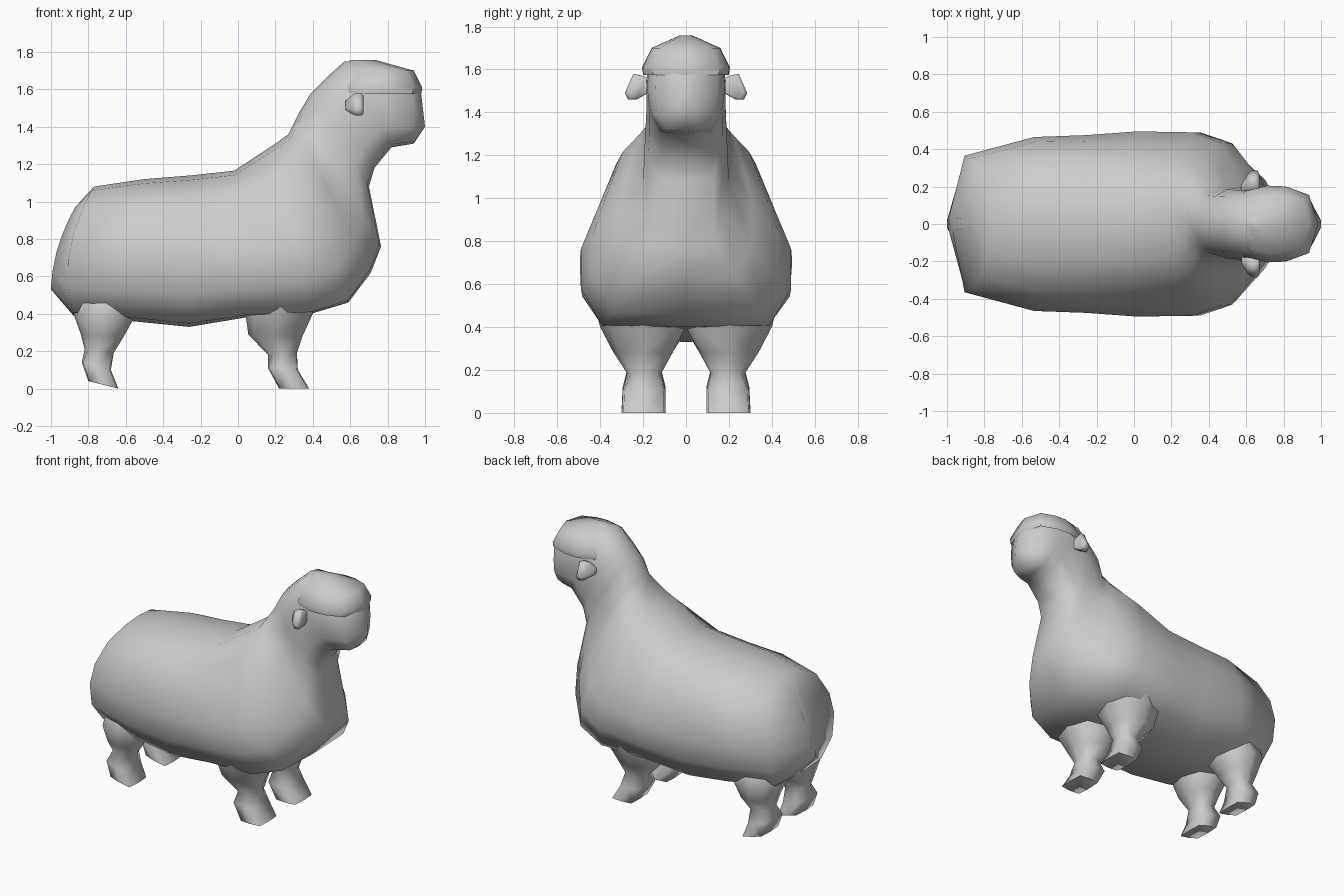
import bpy, bmesh, math
from mathutils import Vector

if "Cube" in bpy.data.objects:
    bpy.data.objects.remove(bpy.data.objects["Cube"])


def finish(name, bm, angle):
    bmesh.ops.recalc_face_normals(bm, faces=bm.faces[:])
    me = bpy.data.meshes.new(name)
    bm.to_mesh(me)
    bm.free()
    ob = bpy.data.objects.new(name, me)
    bpy.context.collection.objects.link(ob)
    bpy.ops.object.select_all(action='DESELECT')
    ob.select_set(True)
    bpy.context.view_layer.objects.active = ob
    bpy.ops.object.shade_smooth_by_angle(angle=math.radians(angle))
    return ob


def loft(name, rings, angle=85):
    """Skin a list of equal-length closed rings and cap both ends."""
    bm = bmesh.new()
    vs = [[bm.verts.new(p) for p in r] for r in rings]
    n = len(vs[0])
    for a, b in zip(vs, vs[1:]):
        for i in range(n):
            j = (i + 1) % n
            bm.faces.new((a[i], a[j], b[j], b[i]))
    bm.faces.new(vs[0])
    bm.faces.new(vs[-1])
    return finish(name, bm, angle)


# Half cross-sections: (width fraction, height fraction from underside to top)
BARREL = [(0, 0), (.80, .01), (1, .20), (1, .40), (.86, .58), (.66, .84), (.35, .97), (0, 1)]
OVAL = [(0, 0), (.65, .03), (.92, .22), (1, .45), (.98, .66), (.8, .86), (.4, .97), (0, 1)]


def section(bx, bz, tx, tz, hw, oval, bulge=0):
    bottom, top = Vector((bx, 0, bz)), Vector((tx, 0, tz))
    half = []
    for (w0, t0), (w1, t1) in zip(BARREL, OVAL):
        w, t = w0 + (w1 - w0) * oval, t0 + (t1 - t0) * oval
        half.append(bottom.lerp(top, t) + Vector((-bulge * 4 * t * (1 - t), w * hw, 0)))
    return half + [Vector((p.x, -p.y, p.z)) for p in half[-2:0:-1]]


# Body, neck and head: underside x,z / top x,z / half width / roundness / rear bulge
body = [
    (-1.00, .53, -.87, .97, .03, 1, .03),
    (-.88, .39, -.77, 1.08, .365, .8, .075),
    (-.56, .36, -.50, 1.12, .465, .7),
    (-.26, .33, -.25, 1.14, .475, .6),
    (.04, .38, -.02, 1.165, .495, .3),
    (.39, .40, .20, 1.31, .49, 0),
    (.59, .46, .27, 1.36, .435, .1),
    (.71, .62, .30, 1.42, .31, .3),
    (.765, .76, .33, 1.48, .20, .7),
    (.70, 1.08, .39, 1.58, .19, .9),
    (.73, 1.18, .47, 1.66, .185, 1),
    (.82, 1.29, .57, 1.75, .185, 1),
    (.88, 1.30, .72, 1.75, .18, 1),
    (.94, 1.31, .93, 1.68, .145, 1),
    (1.00, 1.40, .98, 1.57, .03, 1),
]
loft("body_and_head", [section(*r) for r in body])

# Wool cap over the forehead: z / x range / half width
OUTLINE = [(0, 0), (.2, .85), (.45, 1), (.65, .98), (.9, .76), (1, 0)]


def slice_ring(z, x0, x1, hw):
    half = [Vector((x0 + (x1 - x0) * t, hw * w, z)) for t, w in OUTLINE]
    return half + [Vector((p.x, -p.y, p.z)) for p in half[-2:0:-1]]


loft("wool_cap", [slice_ring(*r) for r in [
    (1.60, .52, .95, .17),
    (1.575, .50, .98, .20),
    (1.61, .49, .985, .205),
    (1.70, .55, .94, .16),
    (1.758, .60, .73, .03)]], 50)

# Legs: back x,z / front x,z / inner y, outer y, for the left and right sides
front_leg = [(.06, .52, .44, .52, .03, .43), (.04, .40, .40, .40, .0, .40),
             (.055, .29, .345, .28, .06, .34), (.16, .18, .315, .19, .115, .275),
             (.16, .11, .32, .10, .095, .295), (.22, 0, .38, 0, .095, .30)]
hind_leg = [(-.85, .56, -.52, .54, .03, .32), (-.88, .40, -.56, .37, .0, .355),
            (-.84, .29, -.61, .28, .06, .33), (-.82, .21, -.665, .19, .115, .275),
            (-.835, .14, -.68, .10, .095, .295), (-.80, .04, -.64, 0, .095, .30)]


def leg_ring(x0, z0, x1, z1, y0, y1, side, square):
    pts = []
    for i in range(8):
        a = math.pi / 4 * i
        k = .5 * (square if i % 2 else 1)
        c = .5 + k * math.cos(a)
        y = (y0 + y1) / 2 + (y1 - y0) * k * math.sin(a)
        pts.append(Vector((x0 + (x1 - x0) * c, side * y, z0 + (z1 - z0) * c)))
    return pts


# Ears: y,z outline thickened along x
EAR = [(.16, 1.55), (.20, 1.57), (.245, 1.58), (.285, 1.49), (.27, 1.46), (.23, 1.46), (.16, 1.50)]

for side, label in ((1, "left"), (-1, "right")):
    for name, rings in (("front_leg_", front_leg), ("hind_leg_", hind_leg)):
        # rounded thigh, squarer hoof
        loft(name + label, [leg_ring(*r, side, 1.3 if i > 3 else 1.08)
                            for i, r in enumerate(rings)])
    cy, cz = .22, 1.51
    loft("ear_" + label, [
        [Vector((x, side * (cy - (1 - s) * .05 + (y - cy) * s), cz + (z - cz) * s)) for y, z in EAR]
        for x, s in ((.575, .4), (.61, .85), (.63, 1), (.66, 1), (.67, .85))], 70)
